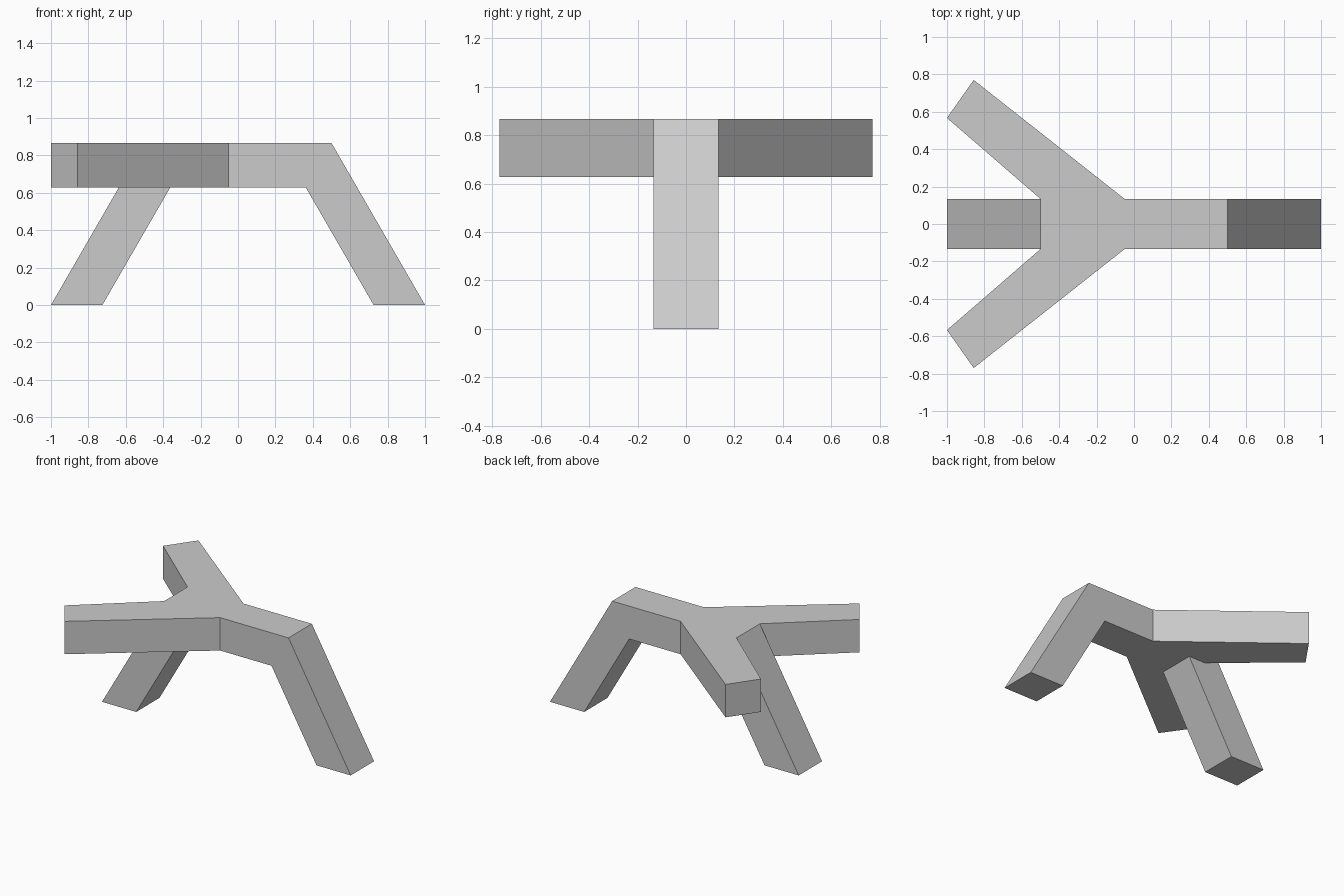
import bpy
import bmesh
from mathutils import Vector

cube = bpy.data.objects.get("Cube")
if cube:
    bpy.data.objects.remove(cube, do_unlink=True)

TOP, UNDER, HALF = 0.866, 0.627, 0.134

grey = bpy.data.materials.new("plain_grey")
grey.use_nodes = True
colour = (0.6, 0.6, 0.6, 1)
grey.diffuse_color = colour
grey.node_tree.nodes["Principled BSDF"].inputs["Base Color"].default_value = colour


def prism(name, outline, direction):
    """Extrude a flat outline along a direction."""
    bm = bmesh.new()
    face = bm.faces.new([bm.verts.new(p) for p in outline])
    result = bmesh.ops.extrude_face_region(bm, geom=[face])
    moved = [v for v in result["geom"] if isinstance(v, bmesh.types.BMVert)]
    bmesh.ops.translate(bm, verts=moved, vec=Vector(direction))
    if not any(f is face for f in bm.faces):
        bm.faces.new([v for v in bm.verts if v not in moved])
    bmesh.ops.recalc_face_normals(bm, faces=bm.faces)
    mesh = bpy.data.meshes.new(name)
    bm.to_mesh(mesh)
    bm.free()
    mesh.materials.append(grey)
    obj = bpy.data.objects.new(name, mesh)
    bpy.context.collection.objects.link(obj)
    return obj


# Central beam with a slanted leg at each end
half_profile = [(0.363, UNDER), (0.725, 0), (1, 0), (0.5, TOP)]
profile = half_profile + [(-x, z) for x, z in reversed(half_profile)]
frame = prism("beam_and_legs", [(x, -HALF, z) for x, z in profile], (0, 2 * HALF, 0))

# Two level arms branching from the beam, merged into it
arm_outline = [(-0.5, HALF), (-0.05, HALF), (-0.857, 0.77), (-1, 0.567)]
for side, name in ((1, "back_arm"), (-1, "front_arm")):
    arm = prism(name, [(x, side * y, UNDER) for x, y in arm_outline], (0, 0, TOP - UNDER))
    union = frame.modifiers.new(name, "BOOLEAN")
    union.operation = "UNION"
    union.solver = "EXACT"
    union.object = arm
    bpy.context.view_layer.objects.active = frame
    bpy.ops.object.modifier_apply(modifier=union.name)
    bpy.data.objects.remove(arm, do_unlink=True)
